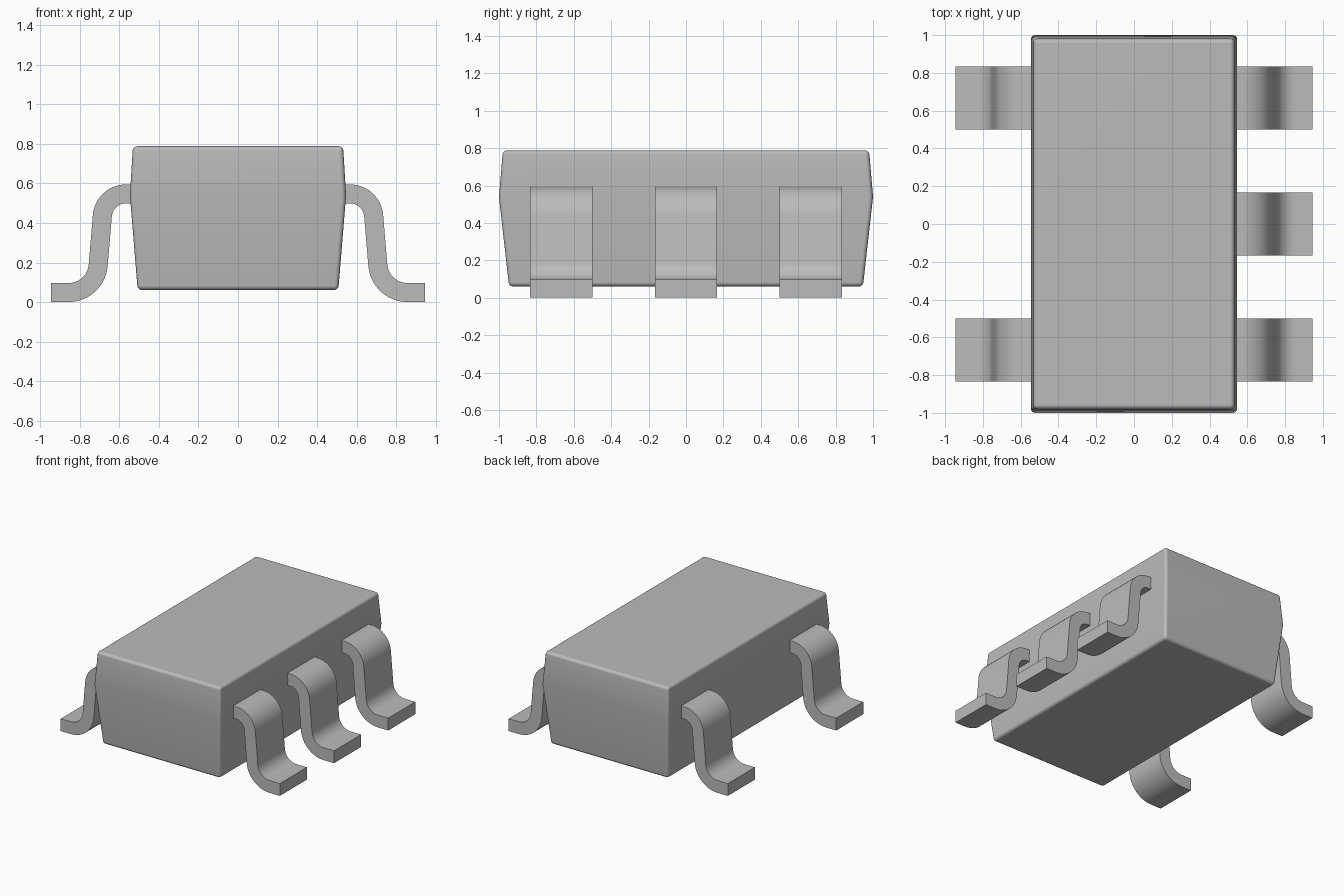
import bpy, bmesh, math
from mathutils import Vector

default = bpy.data.objects.get("Cube")
if default:
    bpy.data.objects.remove(default, do_unlink=True)

# One neutral grey for the whole component
grey = bpy.data.materials.new("neutral grey")
grey.use_nodes = True
COLOUR = (0.5, 0.5, 0.5, 1)
grey.diffuse_color = COLOUR
grey.node_tree.nodes["Principled BSDF"].inputs["Base Color"].default_value = COLOUR


def finish(name, bm):
    """Turn a bmesh into a smooth-shaded object with sharp corners kept."""
    bmesh.ops.recalc_face_normals(bm, faces=bm.faces)
    mesh = bpy.data.meshes.new(name)
    bm.to_mesh(mesh)
    bm.free()
    mesh.materials.append(grey)
    obj = bpy.data.objects.new(name, mesh)
    bpy.context.collection.objects.link(obj)
    bpy.ops.object.select_all(action='DESELECT')
    obj.select_set(True)
    bpy.context.view_layer.objects.active = obj
    bpy.ops.object.shade_smooth_by_angle(angle=math.radians(40))
    return obj


# Body: three stacked rectangles, widest at the waist, with rounded edges
def build_body():
    bm = bmesh.new()
    rings = []
    for hx, hy, z in [(0.507, 0.946, 0.061), (0.546, 1.0, 0.54), (0.531, 0.979, 0.788)]:
        corners = [(-hx, -hy), (hx, -hy), (hx, hy), (-hx, hy)]
        rings.append([bm.verts.new((x, y, z)) for x, y in corners])
    bm.faces.new(rings[0])
    bm.faces.new(rings[-1])
    for low, high in zip(rings, rings[1:]):
        for i in range(4):
            j = (i + 1) % 4
            bm.faces.new((low[i], low[j], high[j], high[i]))
    bmesh.ops.recalc_face_normals(bm, faces=bm.faces)
    corners = [e for e in bm.edges if e.calc_face_angle() > math.radians(30)]
    bmesh.ops.bevel(bm, geom=corners, offset=0.022, segments=4, profile=0.5,
                    affect='EDGES')
    body = finish("body", bm)
    body.modifiers.new("flat_normals", 'WEIGHTED_NORMAL').keep_sharp = True


# Lead outline: a gull-wing centre line of two bends, thickened to both sides
def lead_outline(half=0.048, steps=12):
    sweep = math.radians(85)
    path = [(Vector((0.48, 0.547)), 0.0)]
    for centre, radius, side in [(Vector((0.566, 0.427)), 0.12, 1),
                                 (Vector((0.855, 0.198)), 0.149, -1)]:
        for i in range(steps + 1):
            t = sweep * i / steps
            heading = t if side > 0 else sweep - t
            normal = Vector((math.sin(heading), math.cos(heading)))
            path.append((centre + side * radius * normal, heading))
    path.append((Vector((0.944, 0.049)), 0.0))
    upper, lower = [], []
    for point, heading in path:
        normal = Vector((math.sin(heading), math.cos(heading)))
        upper.append(point + half * normal)
        lower.append(point - half * normal)
    return upper + lower[::-1]


def build_lead(name, side, y, width=0.333):
    bm = bmesh.new()
    verts = [bm.verts.new((side * p.x, y - width / 2, p.y)) for p in lead_outline()]
    face = bm.faces.new(verts)
    extruded = bmesh.ops.extrude_face_region(bm, geom=[face])["geom"]
    moved = [v for v in extruded if isinstance(v, bmesh.types.BMVert)]
    bmesh.ops.translate(bm, verts=moved, vec=(0, width, 0))
    finish(name, bm)


build_body()

# Three leads on the left side, two on the right
PITCH = 0.667
for label, y in [("front", -PITCH), ("middle", 0), ("back", PITCH)]:
    build_lead("left_lead_" + label, 1, y)
    if y:
        build_lead("right_lead_" + label, -1, y)
